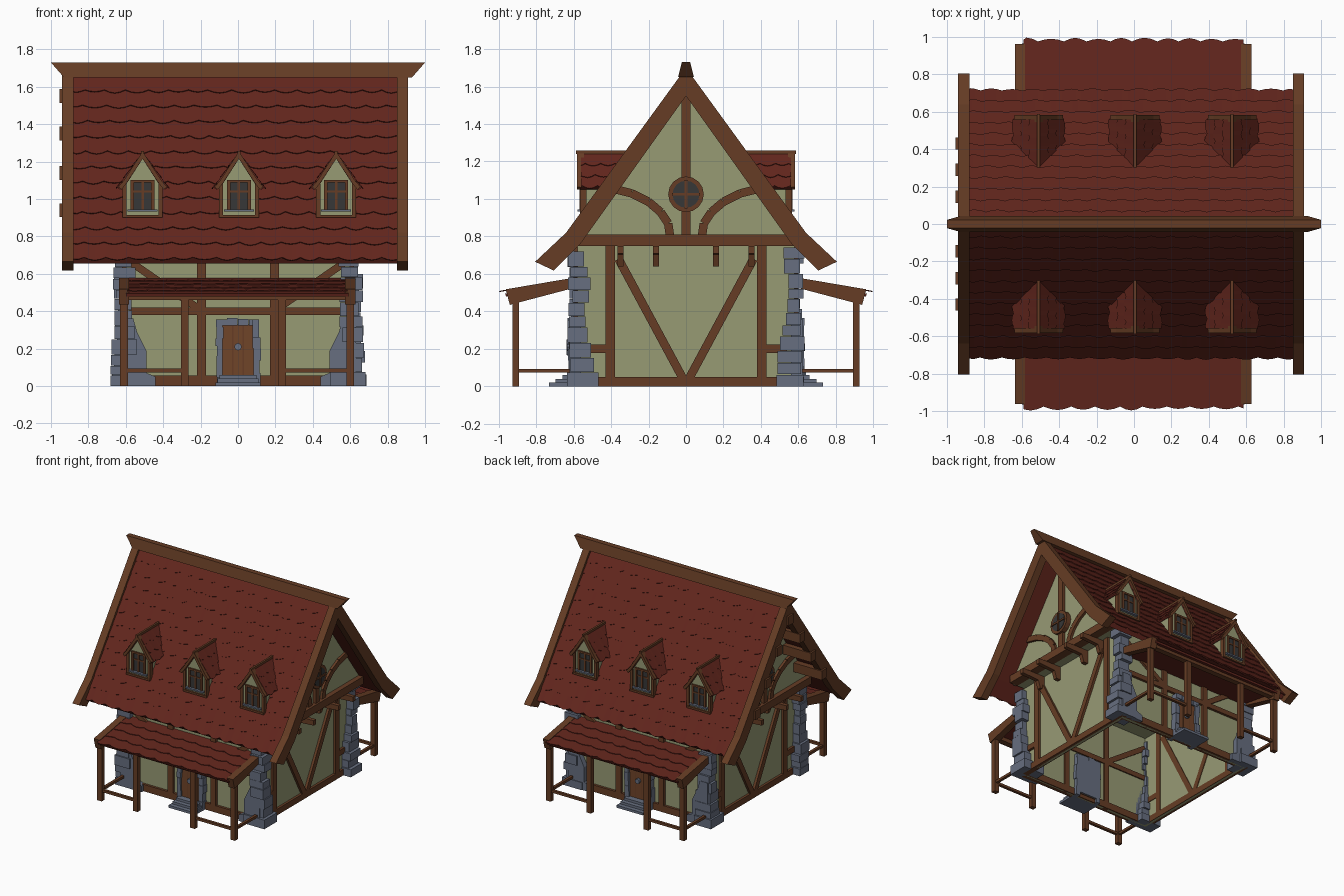
import bpy, bmesh, math, random
from mathutils import Vector

if "Cube" in bpy.data.objects:
    bpy.data.objects.remove(bpy.data.objects["Cube"])
random.seed(4)
R = random.uniform

def material(name, rgb):
    m = bpy.data.materials.new(name)
    m.diffuse_color = (*rgb, 1)
    m.use_nodes = True
    m.node_tree.nodes["Principled BSDF"].inputs["Base Color"].default_value = m.diffuse_color
    return m

WOOD = material("brown timber", (0.132, 0.046, 0.018))
ROOF = material("red shingle", (0.122, 0.019, 0.012))
WALL = material("olive plaster", (0.31, 0.325, 0.175))
STONE = material("blue grey stone", (0.135, 0.158, 0.215))
GLASS = material("dark glass", (0.038, 0.038, 0.038))
DOOR = material("door brown", (0.16, 0.058, 0.022))

parts = {}

def loft(part, mat, rings):
    """Closed solid through rings of equal length."""
    bm = parts.setdefault(part, (bmesh.new(), mat))[0]
    vs = [[bm.verts.new(p) for p in r] for r in rings]
    n = len(vs[0])
    for a, b in zip(vs, vs[1:]):
        for i in range(n):
            j = (i + 1) % n
            bm.faces.new((a[i], a[j], b[j], b[i]))
    bm.faces.new(vs[0][::-1])
    bm.faces.new(vs[-1])

def prism(part, mat, axis, a, b, pts):
    f = {'x': lambda t, p, q: (t, p, q), 'y': lambda t, p, q: (p, t, q), 'z': lambda t, p, q: (p, q, t)}[axis]
    loft(part, mat, [[f(t, p, q) for p, q in pts] for t in (a, b)])

def box(part, mat, x0, x1, y0, y1, z0, z1):
    prism(part, mat, 'z', z0, z1, [(x0, y0), (x1, y0), (x1, y1), (x0, y1)])

def strut(part, mat, axis, a, b, p, q, w):
    p, q = Vector(p), Vector(q)
    d = (q - p).normalized() * w / 2
    n = Vector((-d.y, d.x))
    prism(part, mat, axis, a, b, [p + n, q + n, q - n, p - n])

def ngon(cx, cz, r, n=16):
    return [(cx + r * math.cos(2 * math.pi * i / n), cz + r * math.sin(2 * math.pi * i / n)) for i in range(n)]

def roof_y(z):
    """Distance from the ridge at which the main roof has height z."""
    return (1.635 - z) / 1.375

def shingles(part, path, rows, tile, u0, u1, place, lift=0.02):
    """Scalloped courses down a polyline path of (out, z) points."""
    path = [Vector(p) for p in path]
    lens = [(b - a).length for a, b in zip(path, path[1:])]
    total = sum(lens)
    def at(t, up):
        for i, L in enumerate(lens):
            if t <= L or i == len(lens) - 1:
                d = (path[i + 1] - path[i]).normalized()
                return path[i] + d * t + Vector((-d.y, d.x)) * up
            t -= L
    for r in range(rows):
        t0, t1 = total * r / rows, total * (r + 1) / rows
        us, u = [], u0 - (tile * R(0.2, 0.6))
        while u < u1:
            w, dep = tile * R(0.85, 1.15), R(0.012, 0.022)
            for k in range(4):
                us.append((u + w * k / 4, dep * math.sin(math.pi * k / 4)))
            u += w
        us = [(u0, 0.01)] + [c for c in us if u0 < c[0] < u1] + [(u1, 0.01)]
        loft(part, ROOF, [[place(u, *at(t0, 0)), place(u, *at(t1 + d, lift)), place(u, *at(t1 + d, 0))]
                          for u, d in us])

# Ridge beam with slanted ends
loft("ridge_beam", WOOD, [[(-x, -y, z), (x, -y, z), (x, y, z), (-x, y, z)]
                          for x, y, z in ((0.93, 0.042, 1.65), (1.0, 0.022, 1.73))])

# Upper floor, which also closes the overhanging gables from below
box("upper_floor", WALL, -0.7, 0.7, -0.57, 0.57, 0.75, 0.77)
for y in (-0.3, 0, 0.3):
    box("floor_joists", WOOD, -0.59, 0.59, y - 0.03, y + 0.03, 0.69, 0.75)

# Main roof: base slab, shingle courses and barge boards
for s in (-1, 1):
    prism("roof_base", ROOF, 'x', -0.89, 0.86,
          [(s * y, z) for y, z in ((0, 1.65), (.63, .785), (.705, .685), (.685, .655), (.6, .765), (0, 1.59))])
    shingles("roof_shingles", [(0, 1.662), (.63, .795), (.708, .685)], 12, 0.115, -0.885, 0.855,
             lambda u, p, q: (u, s * p, q), 0.007)
    for a, b in ((-.94, -.88), (.85, .91)):
        prism("barge_boards", WOOD, 'x', a, b,
              [(s * y, z) for y, z in ((0, 1.70), (.64, .82), (.805, .665), (.705, .618), (.56, .765), (0, 1.55))])

# Purlin ends on the left gable
for y, z in ((0, 1.55), (.145, 1.35), (.29, 1.14), (.43, .94)):
    for s in ((-1, 1) if y else (1,)):
        box("purlins", WOOD, -0.955, -0.7, s * y - 0.033, s * y + 0.033, z - 0.037, z + 0.037)

# Gable ends: lower wall and overhanging upper wall
for g in (-1, 1):
    prism("gable_walls", WALL, 'x', g * .58, g * .60, [(-.58, 0), (.58, 0), (.58, .78), (-.58, .78)])
    prism("gable_walls", WALL, 'x', g * .68, g * .70, [(-.58, .75), (.58, .75), (.58, .8), (0, 1.6), (-.58, .8)])
    def bar(p, q, w, a=.575, b=.62):
        strut("gable_timbers", WOOD, 'x', g * a, g * b, p, q, w)
    bar((-.57, .78), (.57, .78), .062, .67, .74)
    bar((0, .81), (0, 1.58), .05, .68, .725)
    bar((-.6, .025), (.6, .025), .05)
    for s in (-1, 1):
        bar((s * .405, .04), (s * .405, .75), .05)
        bar((s * .36, .68), (s * .01, .03), .045)
        bar((s * .42, .2), (s * .54, .2), .045)
        # Curved brace
        arc = [(.085, .8), (.095, .87), (.135, .93), (.2, .985), (.29, 1.03), (.41, 1.06)]
        for a, b in zip(arc, arc[1:]):
            bar((s * a[0], a[1]), (s * b[0], b[1]), .045, .68, .72)
        for y in (.16, .35):
            prism("gable_brackets", WOOD, 'y', s * y - .016, s * y + .016,
                  [(g * .6, .75), (g * .81, .75), (g * .81, .71), (g * .66, .70), (g * .64, .64), (g * .6, .64)])
    # Round window
    prism("round_window_frame", WOOD, 'x', g * .68, g * .74, ngon(0, 1.025, .095))
    prism("round_window_glass", GLASS, 'x', g * .735, g * .744, ngon(0, 1.025, .072))
    strut("round_window_bars", WOOD, 'x', g * .74, g * .752, (-.075, 1.025), (.075, 1.025), .014)
    strut("round_window_bars", WOOD, 'x', g * .74, g * .752, (0, .95), (0, 1.1), .014)

# Front and back sides
for s in (-1, 1):
    prism("side_walls", WALL, 'y', s * .56, s * .58, [(-.6, 0), (.6, 0), (.6, .78), (-.6, .78)])
    def bar(p, q, w):
        strut("side_timbers", WOOD, 'y', s * .55, s * .6, p, q, w)
    bar((-.6, .028), (.6, .028), .056)
    bar((-.58, .4), (.58, .4), .04)
    for m in (-1, 1):
        bar((m * .195, 0), (m * .195, .77), .046)
        bar((m * .57, .66), (m * .22, .42), .04)
        # Leaning foot stone beside each corner
        prism("foot_stones", STONE, 'y', s * .56, s * .622,
              [(m * x, z) for x, z in ((.63, .0), (.44, .0), (.44, .05), (.49, .07), (.49, .19), (.54, .29), (.56, .36), (.63, .36))])

    # Door, stone surround and steps
    prism("door", DOOR, 'y', s * .54, s * .612, [(-.085, .03), (.085, .03), (.085, .33), (-.085, .33)])
    for x in (-.028, .028):
        prism("door_gaps", WOOD, 'y', s * .61, s * .614, [(x - .003, .04), (x + .003, .04), (x + .003, .32), (x - .003, .32)])
    prism("door_knob", STONE, 'y', s * .61, s * .635, ngon(0, .21, .02, 8))
    prism("door_back", STONE, 'y', s * .53, s * .541, [(-.09, .03), (.09, .03), (.09, .33), (-.09, .33)])
    for m in (-1, 1):
        z = 0
        while z < .34:
            h = min(R(.04, .07), .355 - z)
            xs, ys = (m * R(.075, .085), m * R(.112, .124)), (s * .53, s * R(.622, .634))
            box("door_surround", STONE, *xs, *ys, z, z + h)
            z += h
    for i in range(4):
        box("door_surround", STONE, -.115 + i * .0575, -.059 + i * .0575, s * .53, s * R(.622, .634), .325, R(.355, .366))
    for y, z, w in ((.73, .02, .12), (.695, .04, .11), (.66, .06, .1)):
        box("door_steps", STONE, -w, w, s * .57, s * y, 0, z)

    # Porch roof and frame
    prism("porch_roof_base", ROOF, 'x', -.6, .59, [(s * y, z) for y, z in ((.57, .565), (.965, .495), (.96, .48), (.57, .545))])
    shingles("porch_shingles", [(.57, .578), (.975, .507)], 4, 0.13, -.59, .585, lambda u, p, q: (u, s * p, q), 0.006)
    for x in (-.61, .6):
        prism("porch_rafters", WOOD, 'x', x - .027, x + .027,
              [(s * y, z) for y, z in ((.58, .583), (.962, .518), (.94, .435), (.865, .455), (.58, .53))])
    box("porch_header", WOOD, -.62, .61, s * .885, s * .93, .46, .495)
    for x in (-.61, -.285, .235, .6):
        box("porch_posts", WOOD, x - .021, x + .021, s * .89, s * .926, 0, .48)
    for a, b in ((-.61, -.285), (.235, .6)):
        box("porch_rails", WOOD, a, b, s * .897, s * .919, .073, .093)
    for x in (-.61, .6):
        box("porch_rails", WOOD, x - .011, x + .011, s * .6, s * .9, .073, .093)

    # Dormers, their backs cut along the main roof
    for cx in (-.51, .005, .525):
        def face(part, mat, a, b, pts):
            loft(part, mat, [[(cx + x, s * (roof_y(z) if a is None else a), z) for x, z in pts],
                             [(cx + x, s * b, z) for x, z in pts]])
        def rect(part, mat, a, b, x0, x1, z0, z1):
            face(part, mat, a, b, [(x0, z0), (x1, z0), (x1, z1), (x0, z1)])
        face("dormer_walls", WALL, None, .555, [(-.095, .885), (.095, .885), (.095, 1.09), (0, 1.23), (-.095, 1.09)])
        for m in (-1, 1):
            face("dormer_roofs", ROOF, None, .565, [(0, 1.243), (m * .105, 1.085), (m * .135, 1.06), (m * .12, 1.05), (m * .09, 1.075), (0, 1.215)])
            shingles("dormer_shingles", [(0, 1.247), (.13, 1.068)], 3, .08, .27, .56,
                     lambda u, p, q: (cx + m * p, s * max(u, roof_y(q)), q), .006)
            face("dormer_barge_boards", WOOD, .545, .582, [(0, 1.255), (m * .1, 1.1), (m * .13, 1.065), (m * .113, 1.05), (m * .085, 1.085), (0, 1.215)])
            x = m * .096
            rect("dormer_posts", WOOD, .53, .566, x - .011, x + .011, .9, 1.08)
            rect("dormer_window_frame", WOOD, .545, .567, m * .046, m * .064, .94, 1.1)
        box("dormer_ridges", WOOD, cx - .008, cx + .008, s * .28, s * .588, 1.24, 1.258)
        rect("dormer_sills", WOOD, .53, .57, -.107, .107, .9, .915)
        rect("dormer_glass", GLASS, .55, .558, -.056, .056, .945, 1.095)
        rect("dormer_window_frame", WOOD, .545, .567, -.064, .064, 1.088, 1.103)
        rect("dormer_window_frame", WOOD, .55, .564, -.007, .007, .945, 1.095)
        rect("dormer_window_frame", WOOD, .55, .563, -.056, .056, 1.035, 1.045)
        rect("dormer_stone_sills", STONE, .545, .578, -.08, .08, .933, .945)

# Corner stones, stacked in random courses
for sx in (-1, 1):
    for sy in (-1, 1):
        z = 0
        while z < .70:
            h = min(R(.045, .085), .745 - z)
            low = max(0, .3 - z) * .15
            xs = (sx * (R(.53, .57) - low), sx * (R(.64, .672) + low * .4))
            ys = (sy * (R(.51, .55) - low), sy * (R(.6, .632) + low * .3))
            box("corner_stones", STONE, *xs, *ys, z, z + h - .003)
            z += h

# Turn each part into an object
for name, (bm, mat) in parts.items():
    bmesh.ops.recalc_face_normals(bm, faces=bm.faces)
    me = bpy.data.meshes.new(name)
    bm.to_mesh(me)
    bm.free()
    me.materials.append(mat)
    bpy.context.collection.objects.link(bpy.data.objects.new(name, me))
